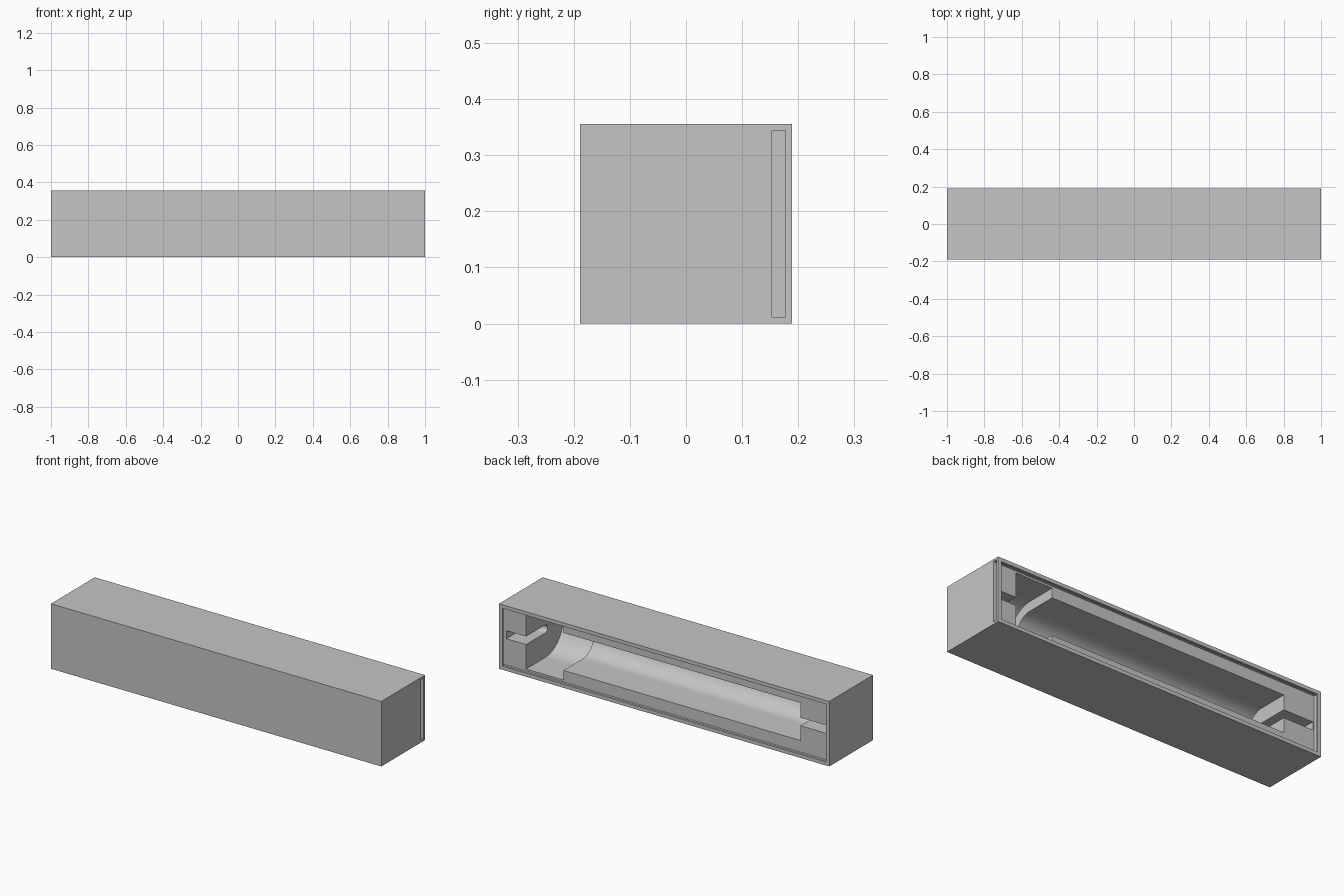
import bpy
from math import pi, sin, cos

LENGTH, DEPTH, HEIGHT = 2.0, 0.378, 0.356
MID_Z = HEIGHT / 2
AXIS_Y = -0.011      # common axis of the rounded pockets
SEGMENTS = 40

if "Cube" in bpy.data.objects:
    bpy.data.objects.remove(bpy.data.objects["Cube"])

grey = bpy.data.materials.new("light grey")
grey.use_nodes = True
colour = (0.56, 0.56, 0.56, 1)
grey.diffuse_color = colour
grey.node_tree.nodes["Principled BSDF"].inputs["Base Color"].default_value = colour


def prism(name, profile, x0, x1):
    """Extrude a closed (y, z) profile along x."""
    n = len(profile)
    verts = [(x, y, z) for x in (x0, x1) for y, z in profile]
    faces = [tuple(reversed(range(n))), tuple(range(n, 2 * n))]
    faces += [(i, (i + 1) % n, (i + 1) % n + n, i + n) for i in range(n)]
    mesh = bpy.data.meshes.new(name)
    mesh.from_pydata(verts, [], faces)
    mesh.materials.append(grey)
    obj = bpy.data.objects.new(name, mesh)
    bpy.context.collection.objects.link(obj)
    return obj


def block(name, x0, x1, y0, y1, half_height):
    lo, hi = MID_Z - half_height, MID_Z + half_height
    return prism(name, [(y0, lo), (y1, lo), (y1, hi), (y0, hi)], x0, x1)


def trough(name, x0, x1, radius):
    """U-shaped pocket: half-round bottom, straight walls open to the back."""
    top = 0.165
    profile = [(top, MID_Z - radius), (top, MID_Z + radius)]
    for i in range(SEGMENTS + 1):
        a = pi * i / SEGMENTS
        profile.append((AXIS_Y - radius * sin(a), MID_Z + radius * cos(a)))
    return prism(name, profile, x0, x1)


# Solid case body
case = block("case_body", -LENGTH / 2, LENGTH / 2, -DEPTH / 2, DEPTH / 2, HEIGHT / 2)

# Lid slot open at one end, opening in the back lip, then stepped pockets
cutters = [
    block("lid_slot_cutter", -0.988, 1.1, 0.153, 0.177, 0.1665),
    block("back_opening_cutter", -0.98, 0.98, 0.16, 0.3, 0.158),
    trough("shaft_groove_cutter", -0.98, 0.98, 0.022),
    trough("long_pocket_cutter", -0.80, 0.75, 0.103),
    trough("wide_pocket_cutter", 0.635, 0.861, 0.156),
]
for cutter in cutters:
    cutter.hide_render = True
    mod = case.modifiers.new(cutter.name, 'BOOLEAN')
    mod.operation = 'DIFFERENCE'
    mod.solver = 'EXACT'
    mod.object = cutter

# Bake the cuts and remove the cutters
evaluated = case.evaluated_get(bpy.context.evaluated_depsgraph_get())
cut_mesh = bpy.data.meshes.new_from_object(evaluated)
case.modifiers.clear()
case.data = cut_mesh
for cutter in cutters:
    bpy.data.objects.remove(cutter)

# Smooth the rounded pocket floors, keep the edges sharp
bpy.ops.object.select_all(action='DESELECT')
case.select_set(True)
bpy.context.view_layer.objects.active = case
bpy.ops.object.shade_smooth_by_angle(angle=pi / 6)
